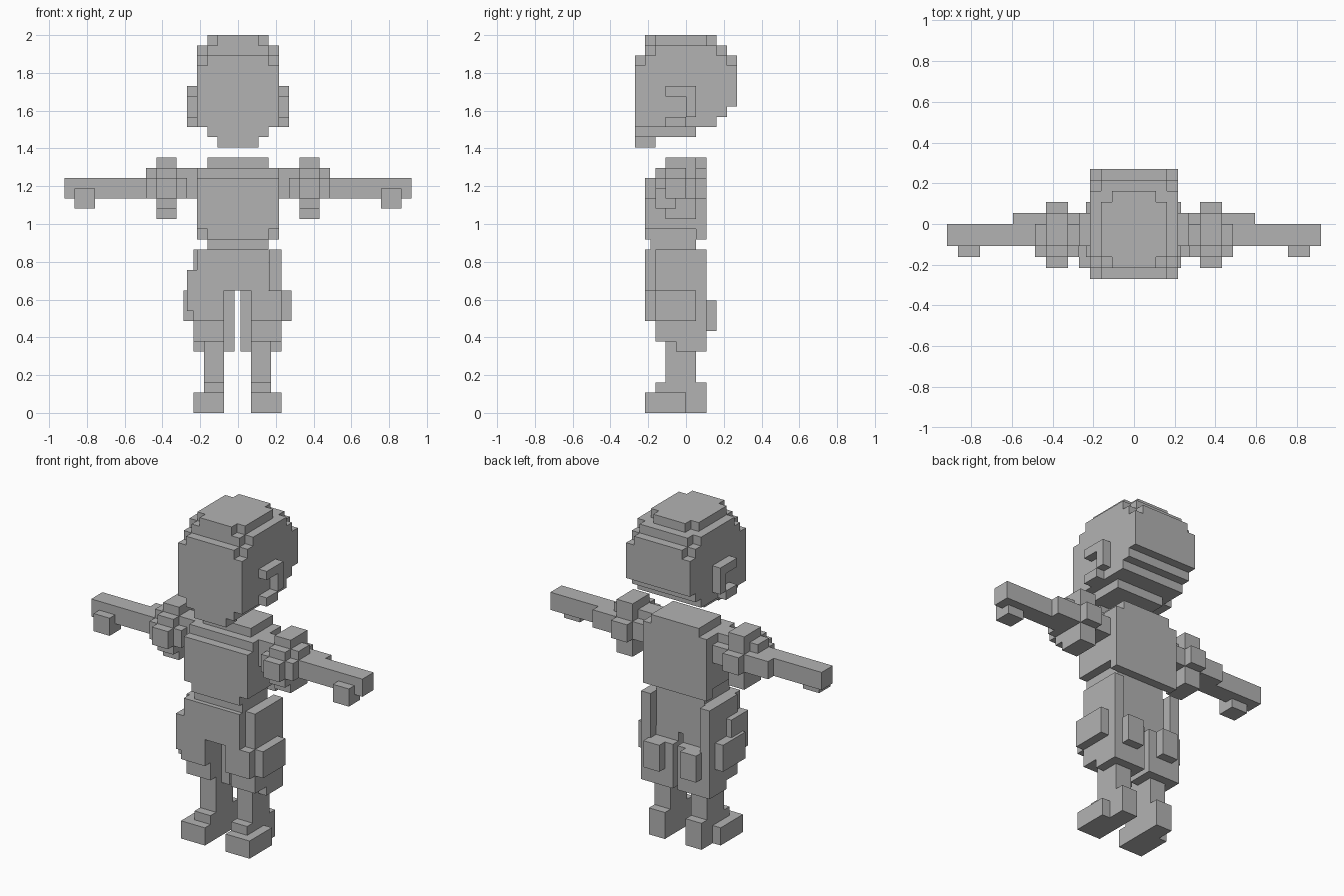
import bpy, bmesh
from mathutils import Matrix, Vector

cube = bpy.data.objects.get("Cube")
if cube:
    bpy.data.objects.remove(cube, do_unlink=True)

V = 2 / 37  # size of one block

grey = bpy.data.materials.new("plain_grey")
grey.use_nodes = True
COL = (0.45, 0.45, 0.45, 1)
grey.diffuse_color = COL
grey.node_tree.nodes["Principled BSDF"].inputs["Base Color"].default_value = COL


def part(name, boxes, side=1, shift=0.0):
    """One object from boxes (x0, x1, y0, y1, z0, z1) in block units."""
    bm = bmesh.new()
    for x0, x1, y0, y1, z0, z1 in boxes:
        xa, xb = sorted(((x0 + shift) * side, (x1 + shift) * side))
        mid = Vector((xa + xb, y0 + y1, z0 + z1)) * V / 2
        size = Vector((xb - xa, y1 - y0, z1 - z0)) * V
        bmesh.ops.create_cube(bm, size=1,
                              matrix=Matrix.Translation(mid) @ Matrix.Diagonal(size).to_4x4())
    mesh = bpy.data.meshes.new(name)
    bm.to_mesh(mesh)
    bm.free()
    mesh.materials.append(grey)
    obj = bpy.data.objects.new(name, mesh)
    bpy.context.collection.objects.link(obj)
    return obj


# Head: stepped crown, full middle, tapering jaw
part("head", [
    (-3, 3, -3, 2, 36, 37), (-2, 2, -4, 3, 36, 37),
    (-4, 4, -3, 3, 35, 36), (-3, 3, -4, 4, 35, 36),
    (-4, 4, -4, 4, 34, 35), (-3, 3, -5, 5, 34, 35),
    (-4, 4, -5, 5, 30, 34),
    (-4, 4, -5, 4, 29, 30),
    (-4, 4, -5, 3, 28, 29),
    (-3, 3, -5, 1, 27, 28),
    (-2, 2, -5, -3, 26, 27),
])

# Torso: stepped collar, chest and hem
part("torso", [
    (-3, 3, -2, 2, 24, 25),
    (-4, 4, -3, 2, 23, 24),
    (-4, 4, -4, 2, 18, 23),
    (-3, 3, -4, 2, 17, 18), (-4, 4, 1, 2, 17, 18),
])
part("belt", [(-3, 3, -3.5, 1, 16, 17)])
part("pelvis", [(-4, 3, -4, 1, 12, 16)])
part("right_hip_pouch", [(-5, -3, -4, -1, 10, 14)])

# Mirrored parts; the legs sit slightly off the block grid
for side, label, off in ((1, "left", 0.25), (-1, "right", 0.35)):
    part(label + "_ear", [
        (4, 5, -2, 1, 31, 32), (4, 5, 0, 1, 29, 31), (4, 5, -2, 0, 28, 29)], side)
    part(label + "_arm", [(4, 11, -2, 1, 21, 23), (11, 17, -2, 0, 21, 23)], side)
    part(label + "_thumb", [(14, 16, -3, -1, 20, 22)], side)
    part(label + "_shoulder_pad", [
        (6, 8, -3, 1, 20, 24), (6, 8, -2, 1, 19, 25), (6, 8, -4, 2, 21, 23),
        (5, 9, -3, 1, 21, 23), (4, 9, -2, 0, 21, 24)], side)
    part(label + "_thigh", [
        (1, 4, -4, 1, 9, 12), (1, 4, -3, 1, 7, 9),
        (0, 4, -1, 2, 6, 11), (0, 4, -1, 1, 11, 12),
        (2.8, 4, -3, 0, 12, 16), (2.8, 4, 0, 2, 11, 16)], side, off)
    part(label + "_side_pocket", [(4, 5, -3, 1, 9, 12)], side, off)
    part(label + "_back_pocket", [(1, 3, 2, 3, 8, 11)], side, off)
    part(label + "_shin", [(1, 3, -2, 1, 2, 7)], side, off)
    part(label + "_foot", [
        (1, 3, -3, 2, 2, 3), (1, 4, -4, 0, 0, 2), (1, 3, 0, 2, 0, 2)], side, off)
